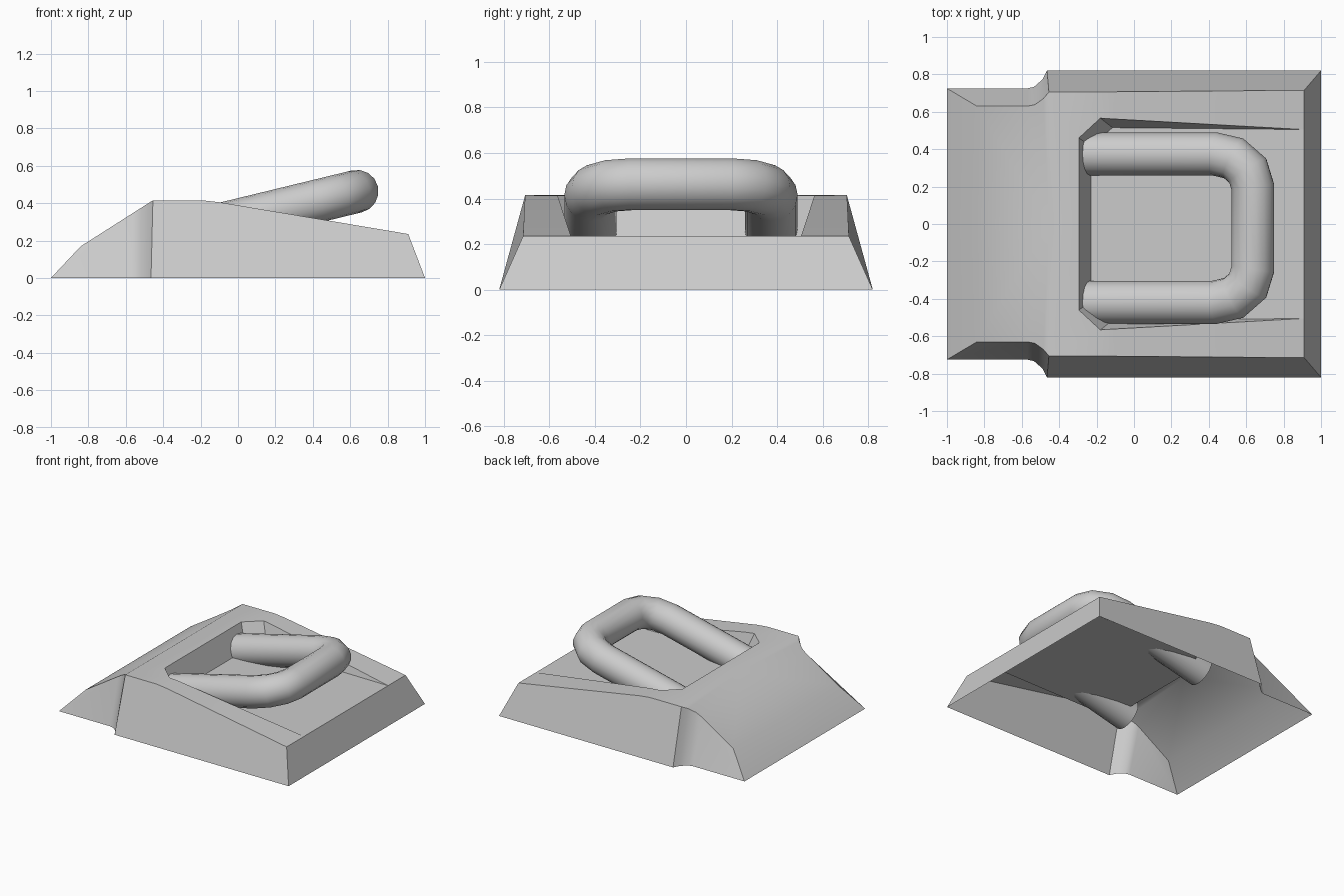
import bpy, bmesh
from math import sin, cos, pi, radians
from mathutils import Vector

if "Cube" in bpy.data.objects:
    bpy.data.objects.remove(bpy.data.objects["Cube"])

# Side profile of the top surface (x, z)
PROFILE = [(-1, 0), (-.84, .17), (-.455, .415), (-.19, .415), (-.1, .405), (.91, .235), (1, 0)]
FLOOR = .235


def height(x):
    for (x0, z0), (x1, z1) in zip(PROFILE, PROFILE[1:]):
        if x <= x1:
            return z0 + (z1 - z0) * (x - x0) / (x1 - x0)


def top(x, y):
    return (x, y, height(x))


def low(x, y, z=0):
    return (x, y, z)


def smooth(obj, angle):
    bpy.ops.object.select_all(action='DESELECT')
    obj.select_set(True)
    bpy.context.view_layer.objects.active = obj
    bpy.ops.object.shade_smooth_by_angle(angle=radians(angle))


def make_object(name, bm):
    mesh = bpy.data.meshes.new(name)
    bm.to_mesh(mesh)
    bm.free()
    obj = bpy.data.objects.new(name, mesh)
    bpy.context.collection.objects.link(obj)
    return obj


# Base housing: one half of an open-bottomed shell, reflected across y
neck_top = [top(-.57, .63), top(-.53, .638), top(-.485, .67), top(-.455, .705)]
neck_low = [low(-.57, .725), low(-.535, .733), low(-.49, .772), low(-.465, .82)]
tail, knee = low(-1, .725), top(-.84, .63)
s0, s1, s2 = top(-.19, .706), top(-.1, .707), top(.91, .715)      # shoulder
r0, r1, r2, r3 = top(-.295, .46), top(-.18, .566), top(-.1, .561), (.91, .505, FLOOR)  # pocket rim
f0, f1 = low(-.23, .415, FLOOR), low(-.115, .515, FLOOR)         # pocket floor
toe = low(1, .82)


def mid(p):
    return (p[0], 0, p[2])


ridge = neck_top[-1]
faces = [
    [mid(tail), mid(knee), knee, tail],
    [mid(knee), mid(ridge), *reversed(neck_top), knee],
    [mid(ridge), mid(r0), r0, r1, s0, ridge],
    [r1, r2, s1, s0],
    [r2, r3, s2, s1],
    [r1, f1, r3, r2],
    [r0, f0, f1, r1],
    [mid(r0), mid(f0), f0, r0],
    [mid(f0), mid(r3), r3, f1, f0],
    [mid(r3), mid(toe), toe, s2, r3],
    [tail, knee, neck_top[0], neck_low[0]],
    [ridge, s0, s1, s2, toe, neck_low[-1]],
]
for i in range(3):
    faces.append([neck_top[i], neck_top[i + 1], neck_low[i + 1], neck_low[i]])

bm = bmesh.new()
for side in (1, -1):
    for face in faces:
        bm.faces.new([bm.verts.new((x, y * side, z)) for x, y, z in face])
bmesh.ops.remove_doubles(bm, verts=bm.verts, dist=.001)
bmesh.ops.recalc_face_normals(bm, faces=bm.faces)
if sum(f.normal.z * f.calc_area() for f in bm.faces) < 0:
    bmesh.ops.reverse_faces(bm, faces=bm.faces)
smooth(make_object("base_housing", bm), 40)

# Pull handle: a tube swept along a tilted U path
R, SIDES, SHIFT = .115, 16, -.022
half = [(-.29, .397)]
for i in range(4):
    a = pi / 2 * (1 - i / 3)
    half.append((.43 + .206 * cos(a), .217 + .18 * sin(a)))
path = half + [(x, -y) for x, y in reversed(half)]
path = [Vector((x, y + SHIFT, .463 + .243 * (x - .636))) for x, y in path]
plane_up = Vector((-.243, 0, 1)).normalized()

bm = bmesh.new()
rings = []
for i, p in enumerate(path):
    a = (p - path[max(i - 1, 0)]).normalized()
    b = (path[min(i + 1, len(path) - 1)] - p).normalized()
    tangent = (a + b).normalized()
    out = tangent.cross(plane_up).normalized()
    miter = 1 / max(tangent.dot(b), tangent.dot(a))
    rings.append([bm.verts.new(p + R * (out * cos(2 * pi * k / SIDES) * miter
                                        + plane_up * sin(2 * pi * k / SIDES)))
                  for k in range(SIDES)])
for q, r in zip(rings, rings[1:]):
    for k in range(SIDES):
        n = (k + 1) % SIDES
        bm.faces.new([q[k], q[n], r[n], r[k]])
bmesh.ops.recalc_face_normals(bm, faces=bm.faces)
smooth(make_object("pull_handle", bm), 50)
